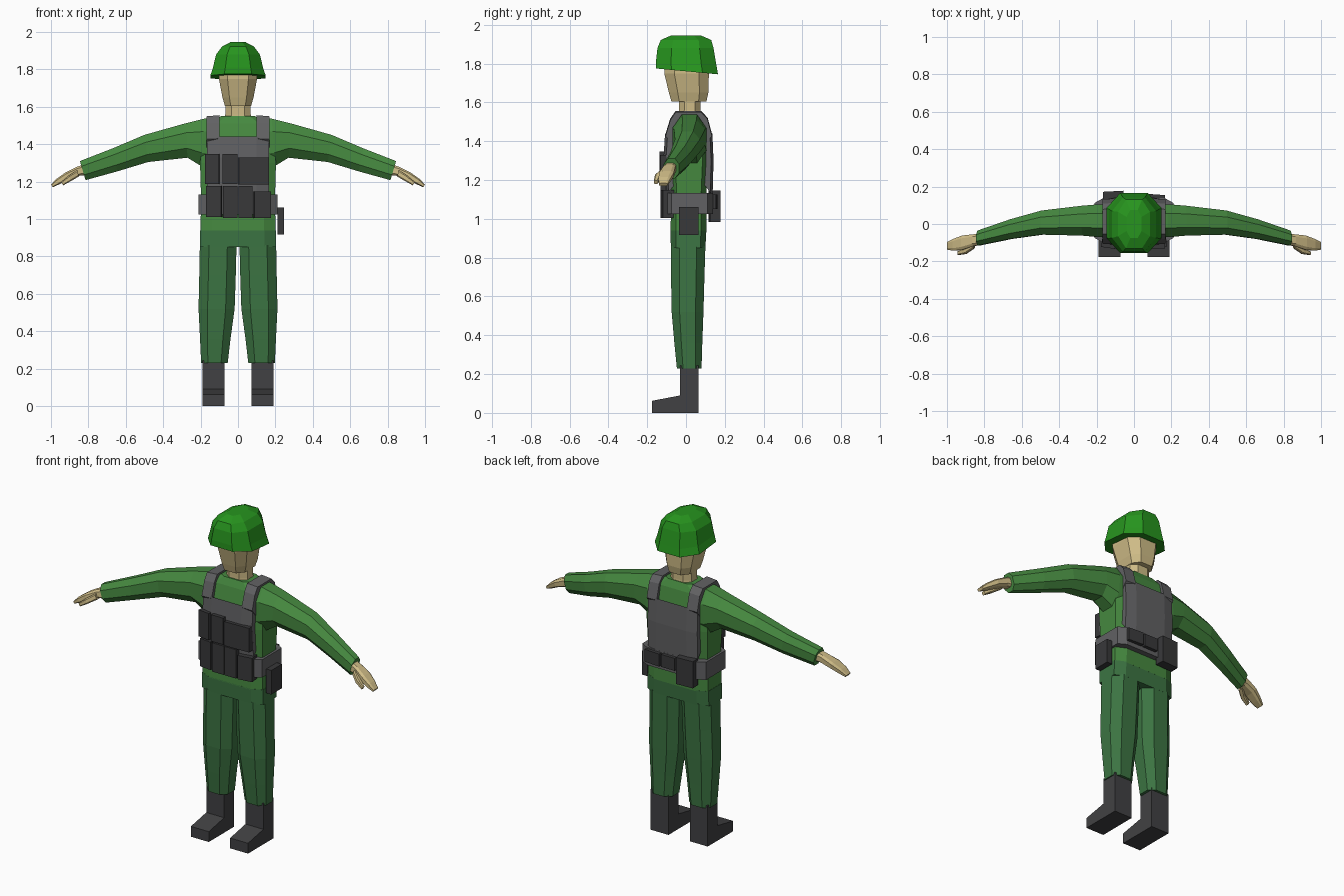
import bpy, bmesh, math
from mathutils import Vector as V


def material(name, col):
    m = bpy.data.materials.new(name)
    m.diffuse_color = (*col, 1)
    return m


SHIRT = material("shirt green", (0.061, 0.25, 0.051))
PANTS = material("trouser green", (0.045, 0.175, 0.055))
HELMET = material("helmet green", (0.02, 0.30, 0.013))
SKIN = material("skin", (0.62, 0.50, 0.24))
VEST = material("vest grey", (0.12, 0.12, 0.125))
POUCH = material("pouch dark grey", (0.04, 0.04, 0.042))
BOOT = material("boot dark grey", (0.053, 0.053, 0.056))


def finish(name, bm, mat):
    bmesh.ops.recalc_face_normals(bm, faces=bm.faces)
    me = bpy.data.meshes.new(name)
    bm.to_mesh(me)
    bm.free()
    me.materials.append(mat)
    ob = bpy.data.objects.new(name, me)
    bpy.context.collection.objects.link(ob)
    return ob


def octagon(c, u, v, k):
    """Eight-sided section about c with half axes u and v; k is the flat share."""
    c, u, v = V(c), V(u), V(v)
    pairs = [(1, -k), (1, k), (k, 1), (-k, 1), (-1, k), (-1, -k), (-k, -1), (k, -1)]
    return [c + u * a + v * b for a, b in pairs]


def loft(name, rings, mat):
    bm = bmesh.new()
    vs = [[bm.verts.new(p) for p in r] for r in rings]
    n = len(vs[0])
    for a, b in zip(vs, vs[1:]):
        for i in range(n):
            j = (i + 1) % n
            bm.faces.new((a[i], a[j], b[j], b[i]))
    bm.faces.new(vs[0])
    bm.faces.new(vs[-1])
    return finish(name, bm, mat)


def upright(name, rows, mat, k, cx=0.0):
    """Loft of level sections; rows are (z, x_min, x_max, y_min, y_max, front_rise)."""
    rings = []
    for z, x0, x1, y0, y1, t in rows:
        rings.append(octagon(((x0 + x1) / 2, (y0 + y1) / 2, z),
                             ((x1 - x0) / 2, 0, 0), (0, (y1 - y0) / 2, -t), k))
    return loft(name, rings, mat)


def sym(z, rx, y0, y1, t=0.0):
    return (z, -rx, rx, y0, y1, t)


def limb(name, rows, mat, k, s):
    """Sideways loft; rows are (top x, top z, bottom x, bottom z, y_min, y_max)."""
    rings = []
    for tx, tz, bx, bz, y0, y1 in rows:
        rings.append(octagon((s * (tx + bx) / 2, (y0 + y1) / 2, (tz + bz) / 2),
                             (s * (tx - bx) / 2, 0, (tz - bz) / 2),
                             (0, (y1 - y0) / 2, 0), k))
    return loft(name, rings, mat)


def box(name, x0, x1, y0, y1, z0, z1, mat, turn=0.0):
    bm = bmesh.new()
    bmesh.ops.create_cube(bm, size=1)
    for v in bm.verts:
        v.co = V((v.co.x * (x1 - x0), v.co.y * (y1 - y0), v.co.z * (z1 - z0)))
    ob = finish(name, bm, mat)
    ob.location = ((x0 + x1) / 2, (y0 + y1) / 2, (z0 + z1) / 2)
    ob.rotation_euler.z = math.radians(turn)
    return ob


def strip(name, path, cols, mat):
    """Padded band following a y-z path; cols are (x, pull towards the body)."""
    rings = []
    for y, z in path:
        p, c = V((0, y, z)), V((0, 0.015, 1.28))
        outer = [p.lerp(c, pull) + V((x, 0, 0)) for x, pull in cols]
        inner = [p.lerp(c, 0.45) + V((x, 0, 0)) for x, _ in reversed(cols)]
        rings.append(outer + inner)
    return loft(name, rings, mat)


# Torso and hips
upright("shirt_torso", [sym(0.935, 0.2, -0.08, 0.105), sym(1.13, 0.198, -0.075, 0.105),
                        sym(1.3, 0.203, -0.085, 0.115), sym(1.43, 0.19, -0.085, 0.115),
                        sym(1.51, 0.16, -0.065, 0.1), sym(1.55, 0.09, -0.045, 0.08)], SHIRT, 0.7)
upright("trouser_hips", [sym(0.85, 0.204, -0.078, 0.1), sym(0.94, 0.202, -0.08, 0.105)], PANTS, 0.7)

# Neck, head and helmet
upright("neck", [sym(1.5, 0.075, -0.04, 0.08), sym(1.56, 0.068, -0.037, 0.075),
                 sym(1.63, 0.068, -0.037, 0.075)], SKIN, 0.5)
upright("head", [sym(1.605, 0.07, -0.075, 0.105, 0.0), sym(1.65, 0.083, -0.088, 0.115),
                 sym(1.75, 0.102, -0.112, 0.118), sym(1.84, 0.1, -0.11, 0.118)], SKIN, 0.55)
upright("helmet", [sym(1.76, 0.148, -0.155, 0.165, 0.015), sym(1.80, 0.135, -0.155, 0.157, 0.01),
                   sym(1.88, 0.117, -0.147, 0.142), sym(1.922, 0.085, -0.13, 0.13),
                   sym(1.946, 0.04, -0.075, 0.075)], HELMET, 0.5)

# Arms, hands, legs and boots
for side, s in (("left", 1), ("right", -1)):
    limb(side + "_sleeve", [(0.12, 1.54, 0.12, 1.27, -0.07, 0.105),
                            (0.18, 1.537, 0.2, 1.285, -0.07, 0.105),
                            (0.28, 1.512, 0.27, 1.328, -0.062, 0.098),
                            (0.5, 1.45, 0.48, 1.305, -0.057, 0.072),
                            (0.67, 1.378, 0.645, 1.255, -0.08, 0.025),
                            (0.845, 1.31, 0.815, 1.208, -0.115, -0.035)], SHIRT, 0.45, s)
    limb(side + "_hand", [(0.815, 1.295, 0.8, 1.235, -0.108, -0.05),
                          (0.865, 1.278, 0.845, 1.232, -0.118, -0.055),
                          (0.925, 1.247, 0.905, 1.212, -0.138, -0.062),
                          (0.97, 1.215, 0.955, 1.186, -0.142, -0.08),
                          (1.0, 1.184, 0.99, 1.17, -0.138, -0.095)], SKIN, 0.6, s)
    limb(side + "_thumb", [(0.86, 1.262, 0.85, 1.228, -0.13, -0.09),
                           (0.905, 1.232, 0.893, 1.203, -0.16, -0.125),
                           (0.945, 1.198, 0.935, 1.18, -0.166, -0.145)], SKIN, 0.6, s)
    rows = [(0.23, 0.055, 0.197, -0.047, 0.08), (0.36, 0.04, 0.203, -0.06, 0.084),
            (0.52, 0.018, 0.211, -0.074, 0.09), (0.7, 0.012, 0.207, -0.077, 0.095),
            (0.86, 0.008, 0.204, -0.078, 0.1)]
    upright(side + "_trouser_leg", [(z, s * a, s * b, y0, y1, 0) for z, a, b, y0, y1 in rows],
            PANTS, 0.5)
    profile = [(0.065, 0), (-0.176, 0), (-0.176, 0.062), (-0.03, 0.09), (-0.03, 0.245), (0.065, 0.245)]
    loft(side + "_boot", [[V((s * x, y, z)) for y, z in profile] for x in (0.071, 0.19)], BOOT)

# Vest: front and back panels with shoulder straps, and the belt
edge = [(-0.165, 0.1), (-0.1, 0), (0.1, 0), (0.165, 0.1)]
strip("vest_front", [(-0.1, 1.12), (-0.115, 1.33), (-0.108, 1.44)], edge, VEST)
strip("vest_back", [(0.137, 1.12), (0.142, 1.3), (0.136, 1.44)], edge, VEST)
over = [(-0.108, 1.43), (-0.082, 1.515), (-0.055, 1.555), (0.08, 1.555), (0.112, 1.52), (0.136, 1.43)]
for side, s in (("left", 1), ("right", -1)):
    strip(side + "_vest_strap", over, [(s * 0.1, 0), (s * 0.168, 0.02)], VEST)
upright("belt", [sym(1.025, 0.212, -0.1, 0.138), sym(1.132, 0.212, -0.1, 0.138)], VEST, 0.78)

# Front pouches, upper and lower rows: x_min, x_max, y_front, z_min, z_max, turn
front = [(-0.172, -0.098, -0.128, 1.188, 1.348, -8), (-0.083, -0.003, -0.136, 1.188, 1.348, 0),
         (0.003, 0.165, -0.134, 1.185, 1.33, 2), (-0.166, -0.086, -0.126, 1.01, 1.178, -8),
         (-0.081, -0.003, -0.131, 1.005, 1.178, 0), (0.002, 0.078, -0.131, 1.005, 1.178, 0),
         (0.083, 0.174, -0.126, 1.005, 1.148, 8)]
for i, (x0, x1, y, z0, z1, turn) in enumerate(front):
    box(f"front_pouch_{i + 1}", x0, x1, y, y + 0.06, z0, z1, POUCH, turn)

# Back pouches and side holster
box("back_pouch_large", -0.165, -0.055, 0.12, 0.175, 0.985, 1.145, POUCH, 3)
box("back_pouch_middle", -0.035, 0.055, 0.12, 0.158, 1.05, 1.125, POUCH)
box("back_pouch_small", 0.065, 0.165, 0.11, 0.158, 1.05, 1.125, POUCH, -4)
box("holster", 0.21, 0.246, -0.035, 0.065, 0.917, 1.062, POUCH)
